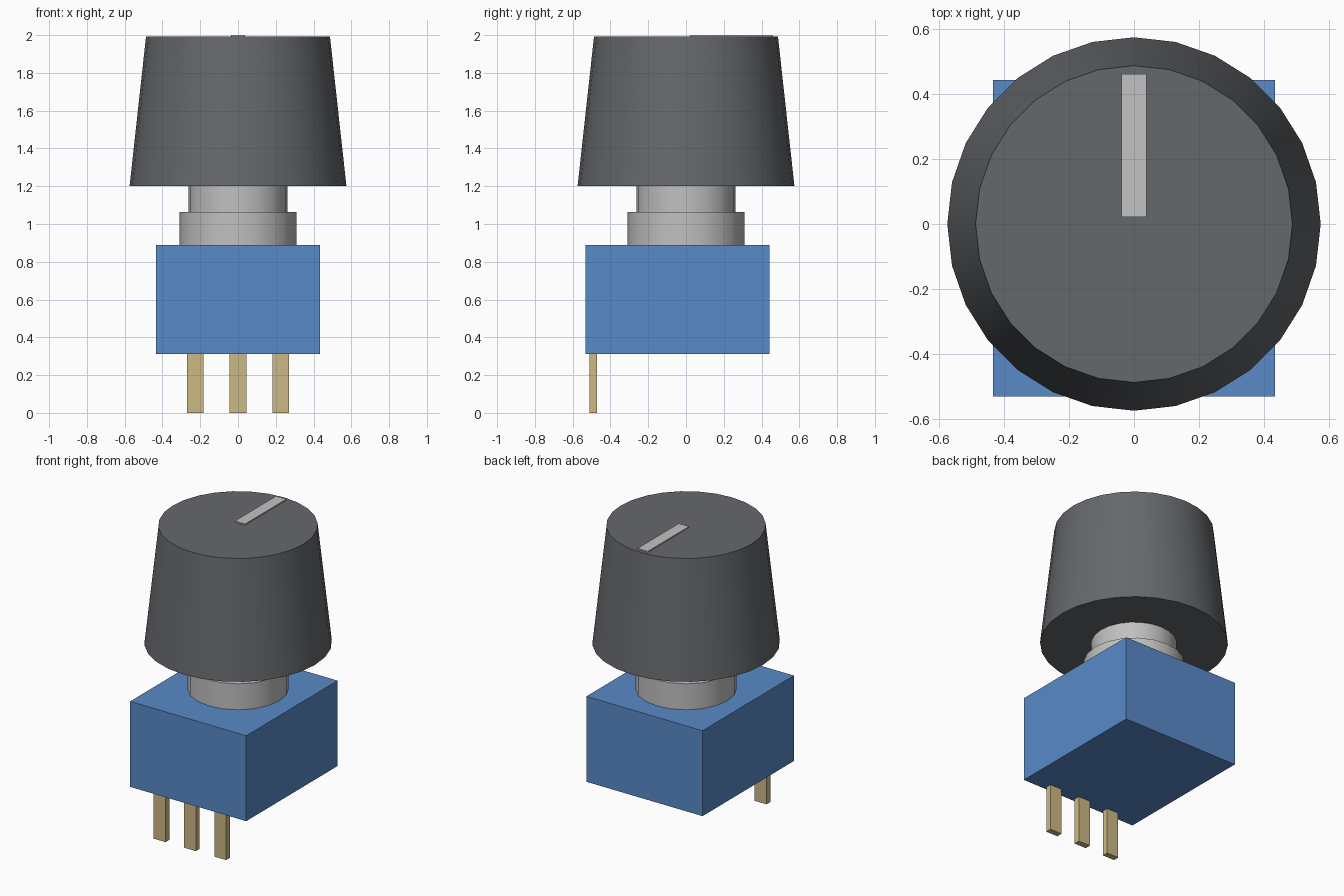
import bpy, bmesh
from mathutils import Matrix, Vector

if "Cube" in bpy.data.objects:
    bpy.data.objects.remove(bpy.data.objects["Cube"])


def material(name, rgb):
    m = bpy.data.materials.new(name)
    m.diffuse_color = (*rgb, 1)
    m.use_nodes = True
    m.node_tree.nodes["Principled BSDF"].inputs["Base Color"].default_value = m.diffuse_color
    return m


BLUE = material("blue_plastic", (0.10, 0.255, 0.58))
GREY = material("dark_grey", (0.13, 0.138, 0.15))
METAL = material("silver_metal", (0.53, 0.53, 0.53))
BRASS = material("brass", (0.60, 0.485, 0.235))
PALE = material("pale_grey", (0.54, 0.54, 0.54))


def finish(name, bm, mat):
    mesh = bpy.data.meshes.new(name)
    bm.to_mesh(mesh)
    bm.free()
    mesh.materials.append(mat)
    ob = bpy.data.objects.new(name, mesh)
    bpy.context.collection.objects.link(ob)
    return ob


def box(name, lo, hi, mat):
    lo, hi = Vector(lo), Vector(hi)
    bm = bmesh.new()
    bmesh.ops.create_cube(bm, size=1, matrix=Matrix.Translation((lo + hi) / 2)
                          @ Matrix.Diagonal((*(hi - lo), 1)))
    return finish(name, bm, mat)


def cone(name, r_bottom, r_top, z0, z1, sides, mat):
    bm = bmesh.new()
    bmesh.ops.create_cone(bm, cap_ends=True, segments=sides,
                          radius1=r_bottom, radius2=r_top, depth=z1 - z0,
                          matrix=Matrix.Translation((0, 0, (z0 + z1) / 2)))
    # smooth wall, crisp flat caps
    for f in bm.faces:
        f.smooth = len(f.verts) == 4
    for e in bm.edges:
        e.smooth = all(f.smooth for f in e.link_faces)
    return finish(name, bm, mat)


# Housing
box("housing", (-0.433, -0.531, 0.313), (0.433, 0.442, 0.889), BLUE)

# Threaded collar and shaft
cone("collar", 0.309, 0.309, 0.885, 1.064, 20, METAL)
cone("shaft", 0.262, 0.262, 1.06, 1.21, 24, METAL)

# Tapered knob with a pointer plate on top
cone("knob", 0.574, 0.487, 1.201, 1.992, 28, GREY)
box("pointer_line", (-0.038, 0.022, 1.991), (0.038, 0.461, 2.0), PALE)

# Three pins along the front edge
for i, x in enumerate((-0.226, 0, 0.226)):
    box(f"pin_{i + 1}", (x - 0.044, -0.512, 0), (x + 0.044, -0.472, 0.32), BRASS)
